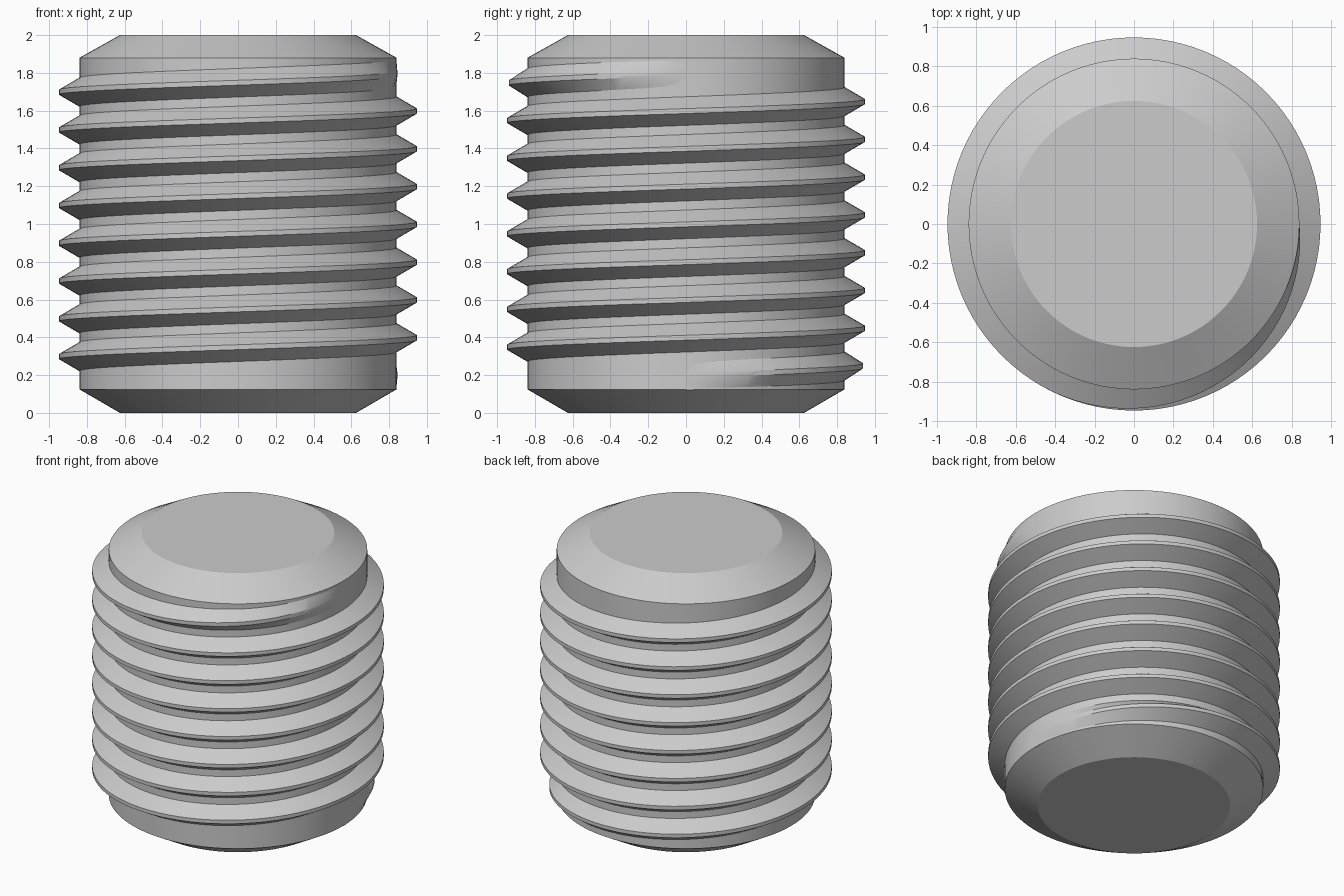
import bpy
import bmesh
from math import cos, sin, pi, tau, radians

SEGMENTS = 96          # sides per turn
ROOT, CREST = 0.84, 0.947
PITCH, TURNS = 0.2, 8
START_Z = 0.198
FADE = radians(125)    # angle over which the thread runs out

if "Cube" in bpy.data.objects:
    bpy.data.objects.remove(bpy.data.objects["Cube"])

steel = bpy.data.materials.new("grey steel")
colour = (0.6, 0.6, 0.6, 1)
steel.use_nodes = True
steel.diffuse_color = colour
steel.node_tree.nodes["Principled BSDF"].inputs["Base Color"].default_value = colour


def ring_point(radius, angle, z):
    return (radius * cos(angle), radius * sin(angle), z)


def loft(name, rings, close_profile, close_path, caps):
    """Skin a list of point rows into one smooth-shaded object."""
    bm = bmesh.new()
    rows = [[bm.verts.new(p) for p in ring] for ring in rings]
    pairs = list(zip(rows, rows[1:]))
    if close_path:
        pairs.append((rows[-1], rows[0]))
    count = len(rows[0])
    for a, b in pairs:
        for i in range(count if close_profile else count - 1):
            j = (i + 1) % count
            bm.faces.new((a[i], b[i], b[j], a[j]))
    if caps:
        bm.faces.new(rows[0])
        bm.faces.new(rows[-1])
    bmesh.ops.recalc_face_normals(bm, faces=bm.faces)
    mesh = bpy.data.meshes.new(name)
    bm.to_mesh(mesh)
    bm.free()
    mesh.materials.append(steel)
    obj = bpy.data.objects.new(name, mesh)
    bpy.context.collection.objects.link(obj)
    bpy.ops.object.select_all(action='DESELECT')
    obj.select_set(True)
    bpy.context.view_layer.objects.active = obj
    bpy.ops.object.shade_smooth_by_angle(angle=radians(28))
    return obj


# Core: cylinder with chamfered ends
profile = [(0.625, 0), (ROOT, 0.125), (ROOT, 1.88), (0.625, 2)]
loft("core",
     [[ring_point(r, tau * i / SEGMENTS, z) for i in range(SEGMENTS)]
      for r, z in profile],
     close_profile=True, close_path=False, caps=True)

# Thread: trapezoid ridge on a rising helix, fading out at both ends
sections = []
total = SEGMENTS * TURNS
for step in range(total + 1):
    angle = tau * step / SEGMENTS
    z = START_Z + PITCH * step / SEGMENTS
    to_end = min(angle, tau * TURNS - angle)
    strength = sin(pi / 2 * min(1, to_end / FADE))
    crest = ROOT + 0.0005 + (CREST - ROOT) * strength
    sections.append([ring_point(r, angle, z + dz) for r, dz in
                     ((ROOT - 0.002, -0.077), (crest, -0.013),
                      (crest, 0.013), (ROOT - 0.002, 0.077))])
loft("thread", sections, close_profile=True, close_path=False, caps=True)
